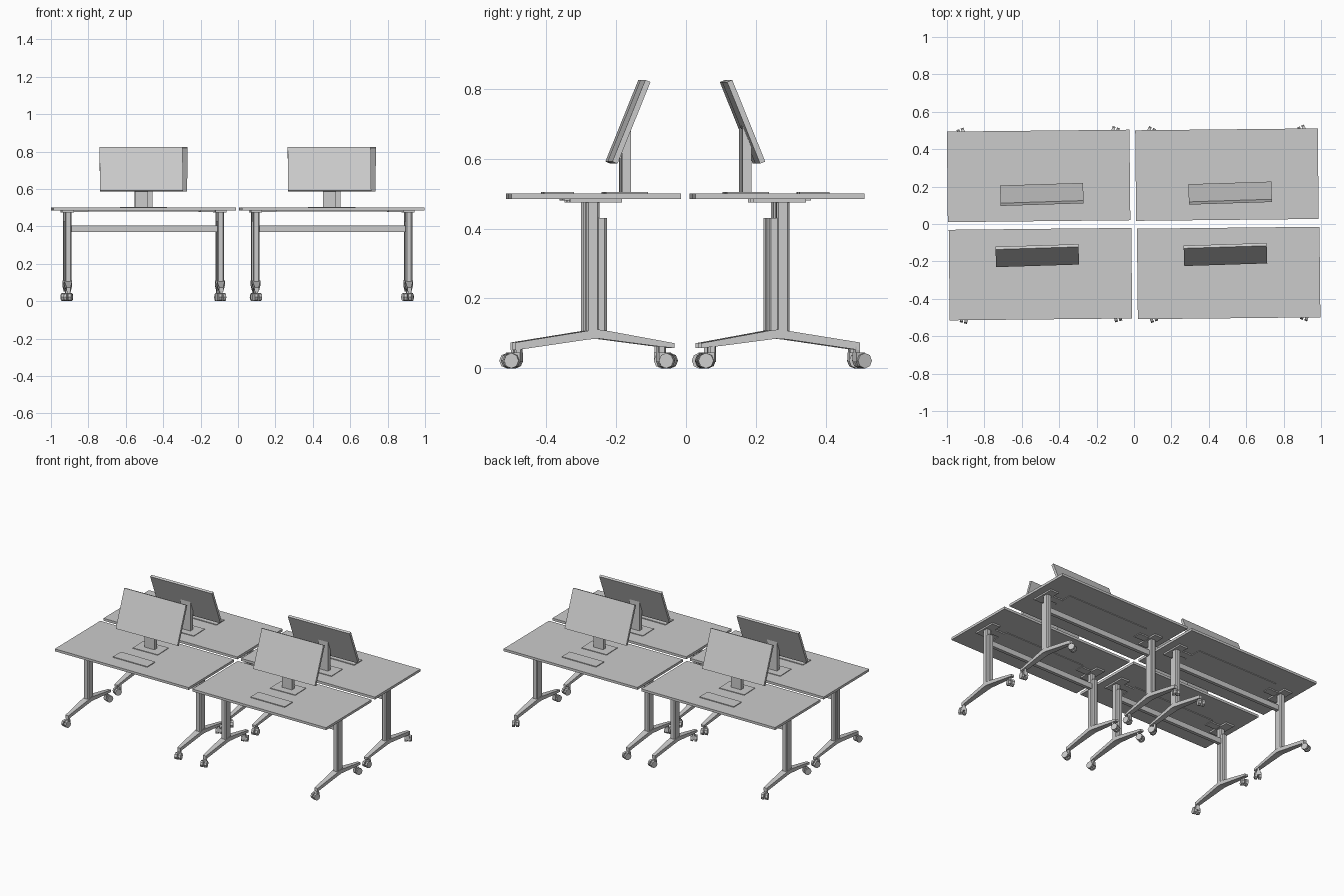
import bpy, bmesh
from math import radians, pi
from mathutils import Matrix, Vector

if "Cube" in bpy.data.objects:
    bpy.data.objects.remove(bpy.data.objects["Cube"])

grey = bpy.data.materials.new("plain_grey")
grey.use_nodes = True
COLOUR = (0.6, 0.6, 0.6, 1)
grey.diffuse_color = COLOUR
grey.node_tree.nodes["Principled BSDF"].inputs["Base Color"].default_value = COLOUR


def finish(name, bm, matrix):
    """Turn a bmesh into a named object placed by the matrix."""
    bmesh.ops.recalc_face_normals(bm, faces=bm.faces)
    mesh = bpy.data.meshes.new(name)
    bm.to_mesh(mesh)
    bm.free()
    mesh.materials.append(grey)
    obj = bpy.data.objects.new(name, mesh)
    obj.matrix_world = matrix
    bpy.context.collection.objects.link(obj)
    return obj


def box(name, matrix, low, high):
    low, high = Vector(low), Vector(high)
    bm = bmesh.new()
    size = Matrix.Diagonal((high - low).to_4d())
    size[3][3] = 1
    bmesh.ops.create_cube(bm, size=1, matrix=Matrix.Translation((low + high) / 2) @ size)
    return finish(name, bm, matrix)


def side_profile(name, matrix, points, x, width, end_width=None):
    """Extrude a (y, z) outline across x; its far ends may be narrower."""
    bm = bmesh.new()
    reach = max(abs(y) for y, z in points)
    rings = []
    for side in (-0.5, 0.5):
        ring = []
        for y, z in points:
            w = width
            if end_width:
                w += (end_width - width) * abs(y) / reach
            ring.append(bm.verts.new((x + side * w, y, z)))
        rings.append(ring)
        bm.faces.new(ring)
    for i in range(len(points)):
        j = (i + 1) % len(points)
        bm.faces.new((rings[0][i], rings[0][j], rings[1][j], rings[1][i]))
    return finish(name, bm, matrix)


def column(name, matrix, x, y, half_x, half_y, bottom, top):
    """Upright with chamfered corners."""
    bm = bmesh.new()
    c = 0.006
    quarter = [(half_x - c, half_y), (half_x, half_y - c)]
    outline = (quarter + [(a, -b) for a, b in reversed(quarter)]
               + [(-a, -b) for a, b in quarter] + [(-a, b) for a, b in reversed(quarter)])
    base = bm.faces.new([bm.verts.new((x + a, y + b, bottom)) for a, b in outline])
    new = bmesh.ops.extrude_face_region(bm, geom=[base])["geom"]
    bmesh.ops.translate(bm, vec=(0, 0, top - bottom),
                        verts=[v for v in new if isinstance(v, bmesh.types.BMVert)])
    bm.faces.new([v for v in base.verts]) if not base.is_valid else None
    return finish(name, bm, matrix)


def caster(name, matrix, x, y, swivel):
    """Twin faceted wheels under a short hood and stem."""
    place = matrix @ Matrix.Translation((x, y, 0)) @ Matrix.Rotation(radians(swivel), 4, 'Z')
    bm = bmesh.new()
    for side in (-0.012, 0.012):
        turn = Matrix.Translation((side, -0.008, 0.022)) @ Matrix.Rotation(pi / 2, 4, 'Y')
        bmesh.ops.create_cone(bm, cap_ends=True, segments=8, radius1=0.022,
                              radius2=0.022, depth=0.016, matrix=turn)
    finish(name + "_wheels", bm, place)
    box(name + "_hood", place, (-0.012, -0.012, 0.018), (0.012, 0.016, 0.045))
    box(name + "_stem", place, (-0.007, 0.002, 0.04), (0.007, 0.016, 0.062))


FOOT = [(-0.23, 0.052), (-0.23, 0.074), (-0.02, 0.108), (0.0, 0.112), (0.03, 0.108),
        (0.225, 0.072), (0.225, 0.058), (0.17, 0.064), (0.01, 0.085), (-0.02, 0.083)]
STAND = [(0.078, 0.5), (0.104, 0.5), (0.104, 0.705), (0.096, 0.69), (0.078, 0.645)]


def desk(tag, x, y, turn, swivels):
    m = Matrix.Translation((x, y, 0)) @ Matrix.Rotation(radians(turn), 4, 'Z')

    # Worktop and its underside fittings
    box(tag + "_worktop", m, (-0.488, -0.242, 0.484), (0.488, 0.242, 0.5))
    box(tag + "_underside_panel", m, (-0.3, -0.09, 0.48), (0.3, 0.04, 0.485))
    box(tag + "_cross_beam", m, (-0.4, -0.01, 0.37), (0.4, 0.012, 0.405))

    # Legs, feet and casters
    for side, s in (("right", -1), ("left", 1)):
        name = tag + "_" + side
        lx = s * 0.408
        column(name + "_column", m, lx, -0.009, 0.018, 0.019, 0.09, 0.476)
        column(name + "_column_sleeve", m, lx, 0.016, 0.016, 0.015, 0.09, 0.43)
        side_profile(name + "_foot", m, FOOT, lx, 0.044, 0.022)
        box(name + "_mount_plate", m, (lx - 0.03, -0.075, 0.474), (lx + 0.03, 0.075, 0.485))
        ends = sorted((s * 0.3, s * 0.38))
        box(name + "_bracket", m, (ends[0], -0.025, 0.476), (ends[1], 0.025, 0.485))
        caster(name + "_front_caster", m, lx, -0.228, swivels[0] * s)
        caster(name + "_back_caster", m, lx, 0.2, swivels[1] * s)

    # Monitor on its stand
    sm = m @ Matrix.Translation((-0.014, 0, 0)) @ Matrix.Rotation(radians(1.2), 4, 'Z')
    side_profile(tag + "_monitor_stand", sm, STAND, 0, 0.07)
    box(tag + "_stand_base", sm, (-0.09, 0.03, 0.5), (0.09, 0.15, 0.504))
    lean = sm @ Matrix.Translation((0, 0.1, 0.705)) @ Matrix.Rotation(radians(-22), 4, 'X')
    box(tag + "_monitor", lean, (-0.222, -0.009, -0.126), (0.222, 0.007, 0.126))

    # Flat keyboard
    box(tag + "_keyboard", m, (-0.13, -0.145, 0.5), (0.12, -0.06, 0.505))


desk("front_right", -0.5, -0.268, 0.6, (15, 200))
desk("front_left", 0.506, -0.262, 0.6, (-20, 160))
desk("back_right", -0.51, 0.257, 180.6, (20, 150))
desk("back_left", 0.497, 0.264, 180.6, (-25, 190))
